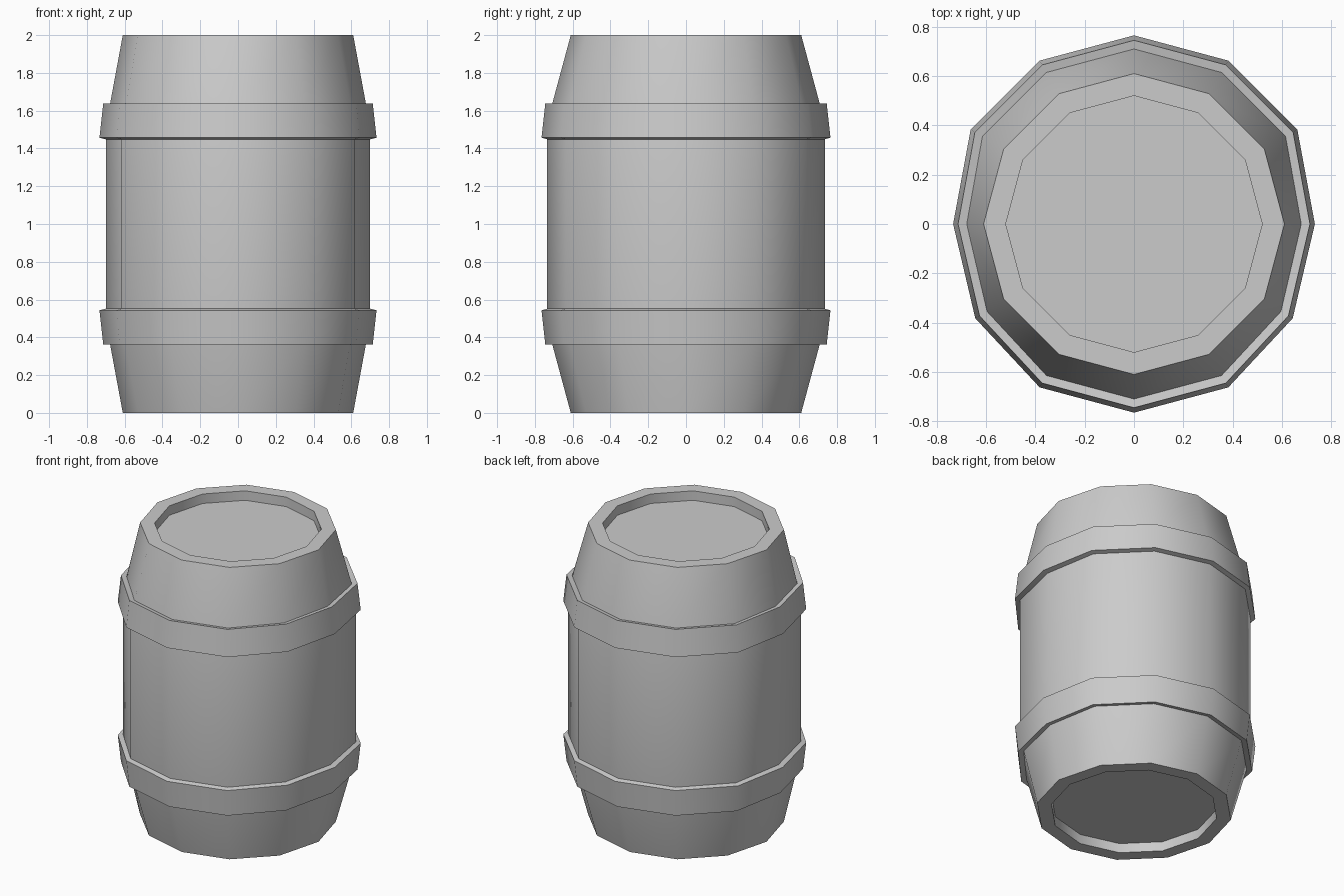
import bpy, bmesh
from math import sin, cos, radians

if "Cube" in bpy.data.objects:
    bpy.data.objects.remove(bpy.data.objects["Cube"])

SIDES = 12
# the left and right corners are slightly pulled in on the bulging part
PULL = {0: 0.035, 6: 0.035, 7: 0.021, 11: 0.021}


def lathe(name, profile, closed=False):
    """Spin (radius, z, pull) points into a 12-sided solid."""
    bm = bmesh.new()
    rings = []
    for r, z, pull in profile:
        ring = []
        for i in range(SIDES):
            a = radians(360 / SIDES * i)
            c = cos(a)
            x = r * c - PULL.get(i, 0) * pull * (1 if c > 0 else -1)
            ring.append(bm.verts.new((x, r * sin(a), z)))
        rings.append(ring)
    pairs = list(zip(rings, rings[1:]))
    if closed:
        pairs.append((rings[-1], rings[0]))
    for lo, hi in pairs:
        for i in range(SIDES):
            j = (i + 1) % SIDES
            bm.faces.new((lo[i], lo[j], hi[j], hi[i]))
    if not closed:
        bm.faces.new(rings[0][::-1])
        bm.faces.new(rings[-1])
    bmesh.ops.recalc_face_normals(bm, faces=bm.faces)
    mesh = bpy.data.meshes.new(name)
    bm.to_mesh(mesh)
    bm.free()
    obj = bpy.data.objects.new(name, mesh)
    bpy.context.collection.objects.link(obj)
    bpy.ops.object.select_all(action='DESELECT')
    obj.select_set(True)
    bpy.context.view_layer.objects.active = obj
    bpy.ops.object.shade_smooth_by_angle(angle=radians(40))
    return obj


def flip(profile):
    return [(r, 2 - z, p) for r, z, p in reversed(profile)]


# barrel body with a recessed lid at each end
half = [(0.52, 0.065, 0), (0.52, 0, 0), (0.61, 0, 0),
        (0.71, 0.37, 0.9), (0.735, 0.55, 1)]
lathe("barrel_body", half + flip(half))

# two tapered hoops, mirrored about the middle
hoop = [(0.705, 0.37, 0.9), (0.745, 0.362, 0.9),
        (0.765, 0.543, 0.9), (0.73, 0.553, 1)]
lathe("lower_hoop", hoop, closed=True)
lathe("upper_hoop", flip(hoop), closed=True)
